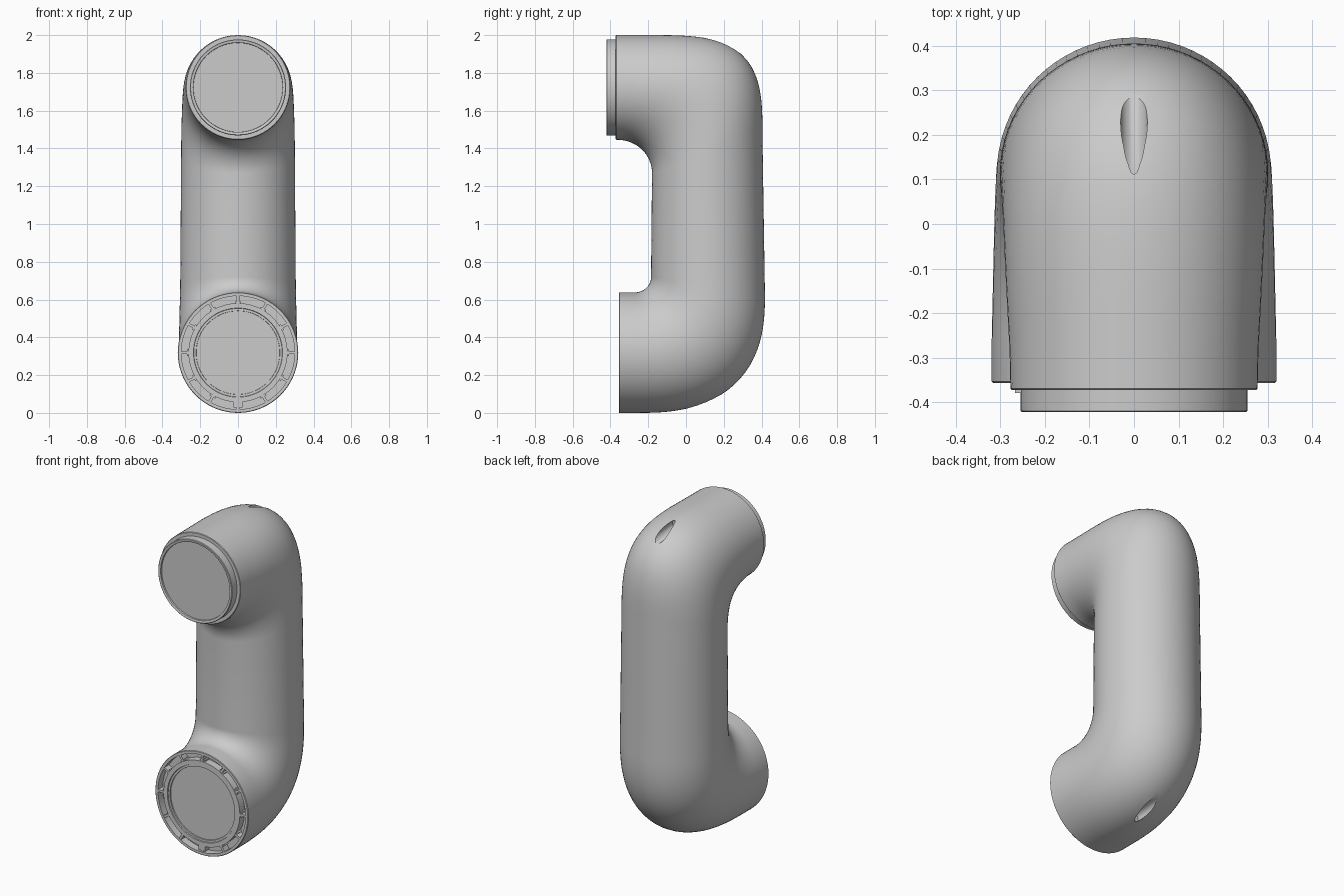
import bpy, bmesh
from math import sin, cos, pi, atan2
from mathutils import Vector, Matrix

if "Cube" in bpy.data.objects:
    bpy.data.objects.remove(bpy.data.objects["Cube"])

SIDES = 72
STEPS = 24


def squircle(t, n):
    """Point on a unit superellipse at polar angle t."""
    c, s = cos(t), sin(t)
    r = (abs(c) ** n + abs(s) ** n) ** (-1 / n)
    return r * c, r * s


def round_section(y, zc, r):
    return (y, zc - r, y, zc + r, r)


def make_object(name, bm):
    bmesh.ops.recalc_face_normals(bm, faces=bm.faces)
    me = bpy.data.meshes.new(name)
    bm.to_mesh(me)
    bm.free()
    ob = bpy.data.objects.new(name, me)
    bpy.context.collection.objects.link(ob)
    return ob


def activate(ob):
    bpy.ops.object.select_all(action='DESELECT')
    ob.select_set(True)
    bpy.context.view_layer.objects.active = ob


# Cross-sections: inner y, inner z, outer y, outer z, half width
TOP_Z, LOW_Z = 1.723, 0.319
sections = [round_section(y, TOP_Z, r) for y, r in
            ((-0.410, 0.236), (-0.420, 0.237), (-0.422, 0.240), (-0.422, 0.251),
             (-0.419, 0.254), (-0.372, 0.254), (-0.372, 0.274), (-0.369, 0.277))]

# Upper bend
for i in range(STEPS + 1):
    t = i / STEPS * pi / 2
    ox, oz = squircle(pi / 2 - t, 3.4)
    sections.append((-0.365 + 0.185 * sin(t), 1.27 + 0.176 * cos(t),
                     -0.20 + 0.605 * ox, 1.45 + 0.55 * oz, 0.279 + 0.022 * sin(t)))

# Lower bend
for i in range(STEPS + 1):
    f = i / STEPS
    t = f * pi / 2
    ox, oz = squircle(t, 2.5)
    sections.append((-0.27 + 0.085 * cos(t), 0.72 - 0.082 * sin(t),
                     -0.25 + 0.668 * ox, 0.62 - 0.62 * oz, 0.306 + 0.013 * f))

# Lower mouth with ring groove and recessed disc (flipped to match bend direction)
for y, r in ((-0.353, 0.319), (-0.356, 0.316), (-0.356, 0.300), (-0.310, 0.300),
             (-0.310, 0.262), (-0.356, 0.262), (-0.356, 0.236), (-0.350, 0.234),
             (-0.350, 0.222), (-0.343, 0.221)):
    sections.append((y, LOW_Z + r, y, LOW_Z - r, r))

# Loft the tube
bm = bmesh.new()
rings = []
for iy, iz, oy, oz, hw in sections:
    a, b = Vector((0, iy, iz)), Vector((0, oy, oz))
    c, h = (a + b) / 2, (b - a) / 2
    rings.append([bm.verts.new(c + h * cos(2 * pi * k / SIDES)
                               + Vector((hw * sin(2 * pi * k / SIDES), 0, 0)))
                  for k in range(SIDES)])
for r0, r1 in zip(rings, rings[1:]):
    for k in range(SIDES):
        j = (k + 1) % SIDES
        bm.faces.new((r0[k], r0[j], r1[j], r1[k]))
bm.faces.new(rings[0])
bm.faces.new(rings[-1])
tube = make_object("bent_tube", bm)


# Small drilled grooves at both bends
def drill(name, y0, y1, y, z, slope, r):
    mid = (y0 + y1) / 2
    bm = bmesh.new()
    bmesh.ops.create_cone(bm, cap_ends=True, segments=32, radius1=r, radius2=r,
                          depth=y1 - y0,
                          matrix=Matrix.Translation((0, mid, z + slope * (mid - y)))
                          @ Matrix.Rotation(pi / 2 + atan2(slope, 1), 4, 'X'))
    cutter = make_object(name, bm)
    cutter.hide_render = True
    activate(tube)
    m = tube.modifiers.new(name, 'BOOLEAN')
    m.operation, m.solver, m.object = 'DIFFERENCE', 'EXACT', cutter
    bpy.ops.object.modifier_apply(modifier=name)
    bpy.data.objects.remove(cutter)


drill("upper_drill", 0.09, 0.50, 0.20, 1.943, -0.10, 0.03)
drill("lower_drill", 0.00, 0.45, 0.10, 0.060, 0.06, 0.03)
activate(tube)
bpy.ops.object.shade_smooth_by_angle(angle=0.6)


def add_box(bm, centre, size, angle=0.0, radius=0.0):
    """Box placed at a radius around a y-axis centre."""
    m = (Matrix.Translation(centre) @ Matrix.Rotation(angle, 4, 'Y')
         @ Matrix.Translation((radius, 0, 0)) @ Matrix.Diagonal((*size, 1)))
    bmesh.ops.create_cube(bm, size=1, matrix=m)


# Ribs inside the lower groove
bm = bmesh.new()
for k in range(12):
    ang = 2 * pi * k / 12
    add_box(bm, (0, -0.331, LOW_Z), (0.044, 0.046, 0.014), ang, 0.281)
    add_box(bm, (0, -0.328, LOW_Z), (0.010, 0.040, 0.034), ang, 0.266)
make_object("groove_ribs", bm)

# Locating keys on the two mouths
bm = bmesh.new()
add_box(bm, (0, -0.374, TOP_Z), (0.016, 0.010, 0.020), pi, 0.259)
add_box(bm, (0, -0.336, LOW_Z), (0.030, 0.038, 0.045), pi / 2, 0.276)
make_object("locating_keys", bm)
